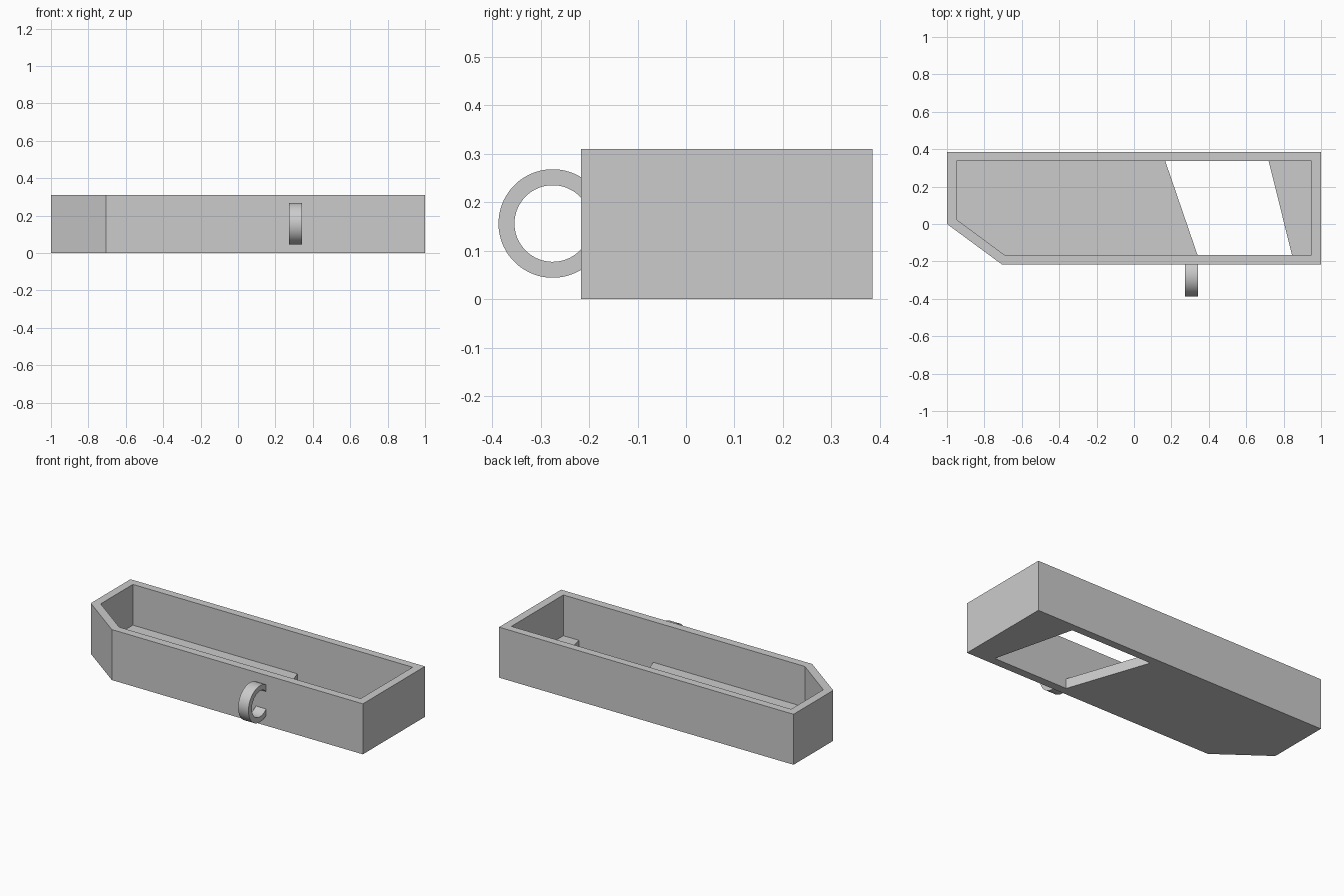
import bpy, bmesh, math

default = bpy.data.objects.get("Cube")
if default:
    bpy.data.objects.remove(default)

HEIGHT, FLOOR = 0.31, 0.06

grey = bpy.data.materials.new("light grey")
grey.use_nodes = True
grey.diffuse_color = (0.6, 0.6, 0.6, 1)
grey.node_tree.nodes["Principled BSDF"].inputs["Base Color"].default_value = (0.6, 0.6, 0.6, 1)


def extrude(name, outline, offset):
    """Closed solid from a planar outline pushed along an offset."""
    bm = bmesh.new()
    base = bm.faces.new([bm.verts.new(p) for p in outline])
    cap = bmesh.ops.extrude_face_region(bm, geom=[base], use_keep_orig=True)["geom"]
    moved = [v for v in cap if isinstance(v, bmesh.types.BMVert)]
    bmesh.ops.translate(bm, verts=moved, vec=offset)
    bmesh.ops.recalc_face_normals(bm, faces=bm.faces)
    mesh = bpy.data.meshes.new(name)
    bm.to_mesh(mesh)
    bm.free()
    mesh.materials.append(grey)
    obj = bpy.data.objects.new(name, mesh)
    bpy.context.collection.objects.link(obj)
    return obj


def prism(name, points, bottom, top):
    return extrude(name, [(x, y, bottom) for x, y in points], (0, 0, top - bottom))


def cut(target, cutter):
    mod = target.modifiers.new(cutter.name, "BOOLEAN")
    mod.operation, mod.solver, mod.object = "DIFFERENCE", "EXACT", cutter
    bpy.context.view_layer.objects.active = target
    bpy.ops.object.modifier_apply(modifier=mod.name)
    bpy.data.objects.remove(cutter)


# Tray body with one chamfered corner
tray = prism("tray", [(-1, 0.385), (1, 0.385), (1, -0.217), (-0.705, -0.217), (-1, 0)], 0, HEIGHT)

# Hollow interior, leaving the floor
cut(tray, prism("cavity", [(-0.95, 0.337), (0.95, 0.337), (0.95, -0.167),
                           (-0.69, -0.167), (-0.95, 0.025)], FLOOR, HEIGHT + 0.1))

# Slanted opening through the floor, flush with the long walls
cut(tray, prism("floor_opening", [(0.167, 0.337), (0.72, 0.337), (0.845, -0.167),
                                  (0.34, -0.167)], -0.1, FLOOR + 0.1))

# Side loop, its ends buried in the front wall
arc = [math.radians(35 + 290 * i / 56) for i in range(57)]
profile = [(0.112, a) for a in arc] + [(0.079, a) for a in reversed(arc)]
loop = extrude("side_loop", [(0.272, -0.275 + r * math.cos(a), 0.156 + r * math.sin(a))
                             for r, a in profile], (0.07, 0, 0))
bpy.ops.object.select_all(action="DESELECT")
loop.select_set(True)
bpy.context.view_layer.objects.active = loop
bpy.ops.object.shade_smooth_by_angle(angle=math.radians(30))
